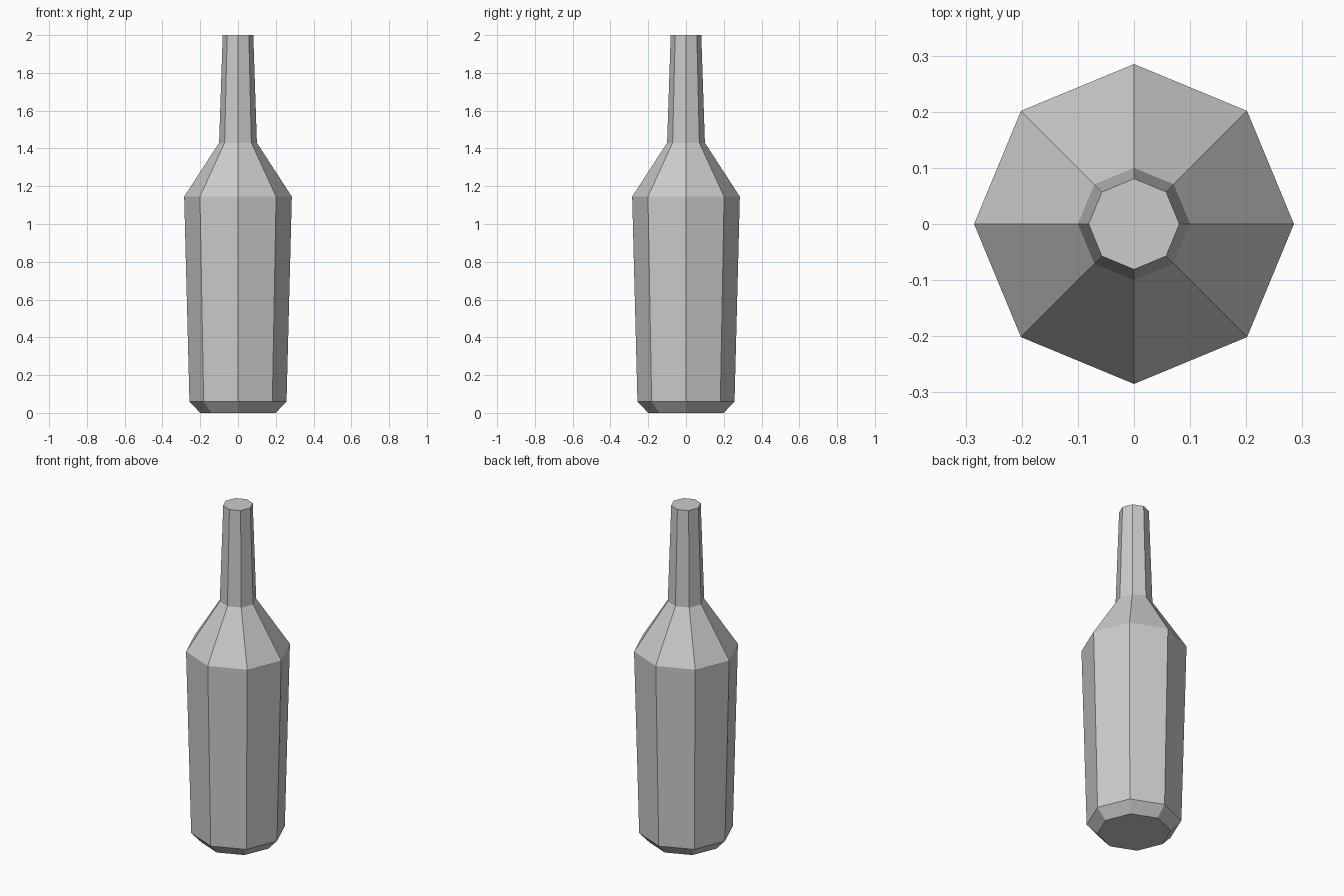
import bpy, bmesh
from math import cos, sin, tau

if "Cube" in bpy.data.objects:
    bpy.data.objects.remove(bpy.data.objects["Cube"])

SIDES = 8
# Bottle profile, bottom to top: (radius, height)
PROFILE = [(0.2, 0.0), (0.257, 0.06), (0.285, 1.145), (0.1, 1.43), (0.081, 2.0)]

bm = bmesh.new()
rings = [[bm.verts.new((r * cos(tau * i / SIDES), r * sin(tau * i / SIDES), z))
          for i in range(SIDES)] for r, z in PROFILE]

# Walls: base chamfer, body, shoulder, neck
for low, high in zip(rings, rings[1:]):
    for i in range(SIDES):
        j = (i + 1) % SIDES
        bm.faces.new((low[i], low[j], high[j], high[i]))

# Closed base and mouth
bm.faces.new(rings[0][::-1])
bm.faces.new(rings[-1])

mesh = bpy.data.meshes.new("bottle")
bm.to_mesh(mesh)
bm.free()
bpy.context.collection.objects.link(bpy.data.objects.new("bottle", mesh))
